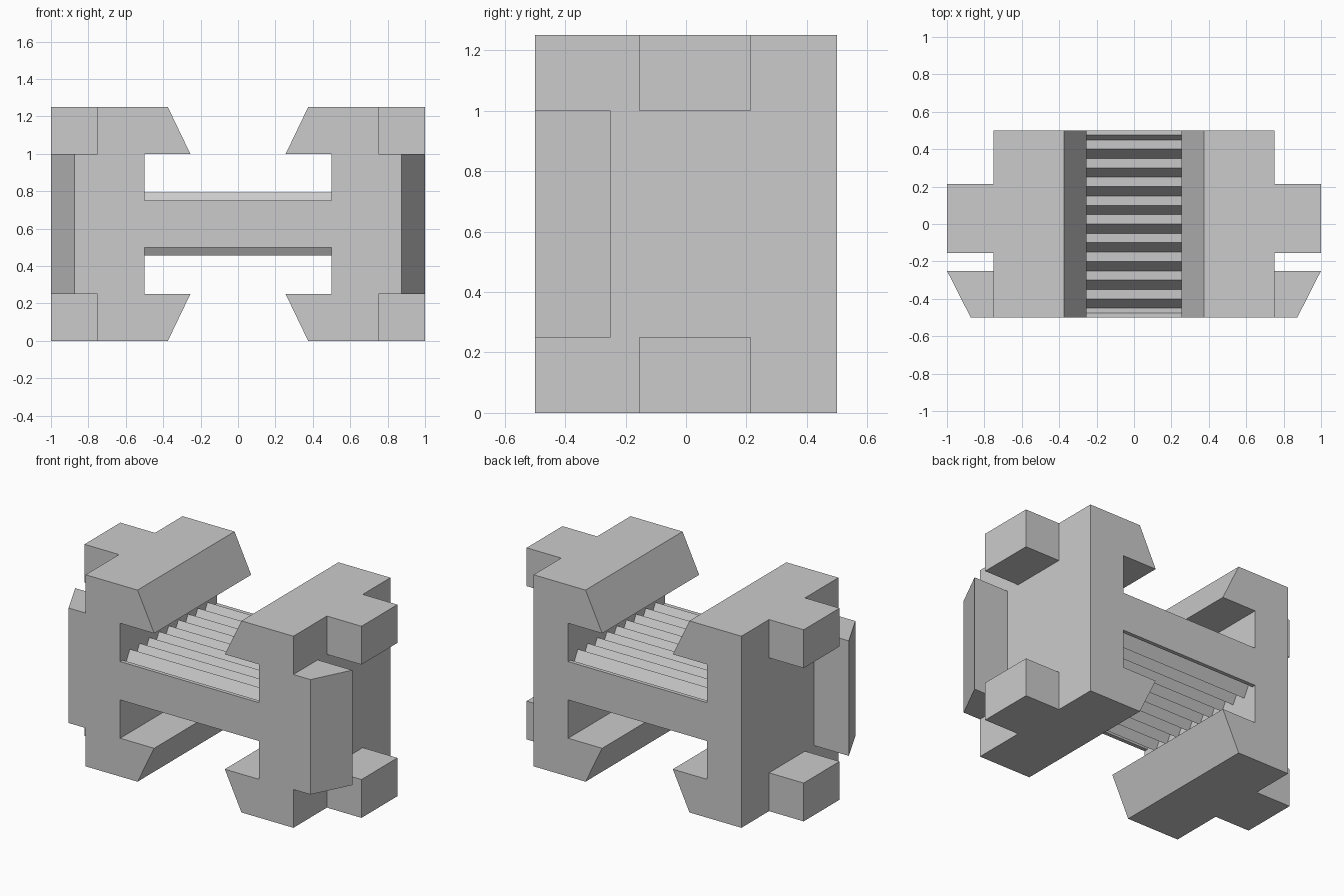
import bpy, bmesh
from mathutils import Vector

cube = bpy.data.objects.get("Cube")
if cube:
    bpy.data.objects.remove(cube, do_unlink=True)

grey = bpy.data.materials.new("plain grey")
grey.use_nodes = True
colour = (0.6, 0.6, 0.6, 1)
grey.diffuse_color = colour
grey.node_tree.nodes["Principled BSDF"].inputs["Base Color"].default_value = colour


def prism(name, outline, axis, start, end):
    """Extrude a closed 2D outline along one axis (0 = x, 1 = y, 2 = z)."""
    def place(p, depth):
        co = list(p)
        co.insert(axis, depth)
        return co
    bm = bmesh.new()
    face = bm.faces.new([bm.verts.new(place(p, start)) for p in outline])
    offset = Vector(place((0, 0), end - start))
    extruded = bmesh.ops.extrude_face_region(bm, geom=[face])["geom"]
    verts = [g for g in extruded if isinstance(g, bmesh.types.BMVert)]
    bmesh.ops.translate(bm, verts=verts, vec=offset)
    # extruding keeps the first face as the near cap, unless it was removed
    bm.edges.ensure_lookup_table()
    bmesh.ops.holes_fill(bm, edges=[e for e in bm.edges if e.is_boundary])
    bmesh.ops.recalc_face_normals(bm, faces=bm.faces)
    mesh = bpy.data.meshes.new(name)
    bm.to_mesh(mesh)
    bm.free()
    mesh.materials.append(grey)
    obj = bpy.data.objects.new(name, mesh)
    bpy.context.collection.objects.link(obj)
    return obj


def rect(a0, a1, b0, b1):
    return [(a0, b0), (a1, b0), (a1, b1), (a0, b1)]


HEIGHT, HALF_DEPTH = 1.25, 0.5
PITCH, TOOTH = 0.1, 0.0433

# Cross bar with a row of triangular ridges above and below
ridge_line = [(-HALF_DEPTH, 0.125), (-0.475, 0.125)]
for i in range(19):
    ridge_line.append((-0.45 + i * PITCH / 2, 0.125 + (TOOTH if i % 2 else -TOOTH)))
ridge_line += [(0.475, 0.125), (HALF_DEPTH, 0.125)]
mid = HEIGHT / 2
bar = [(y, mid + h) for y, h in ridge_line] + [(y, mid - h) for y, h in reversed(ridge_line)]
prism("ridged_cross_bar", bar, 0, -0.5, 0.5)

for side, s in (("left", 1), ("right", -1)):
    # Upright with an inward hook at top and bottom
    hook = [(0.75, 0), (0.375, 0), (0.255, 0.25), (0.5, 0.25)]
    hook += [(x, HEIGHT - z) for x, z in reversed(hook)]
    prism(side + "_upright", [(s * x, z) for x, z in hook], 1, -HALF_DEPTH, HALF_DEPTH)

    # Bevelled rail on the front outer edge
    rail = [(0.75, -0.5), (0.873, -0.5), (1, -0.25), (0.75, -0.25)]
    prism(side + "_rail", [(s * x, y) for x, y in rail], 2, 0.25, 1.0)

    # Outer lugs at top and bottom
    for level, z in (("lower", 0), ("upper", 1)):
        prism(f"{side}_{level}_lug", rect(s * 0.75, s, -0.155, 0.215), 2, z, z + 0.25)
